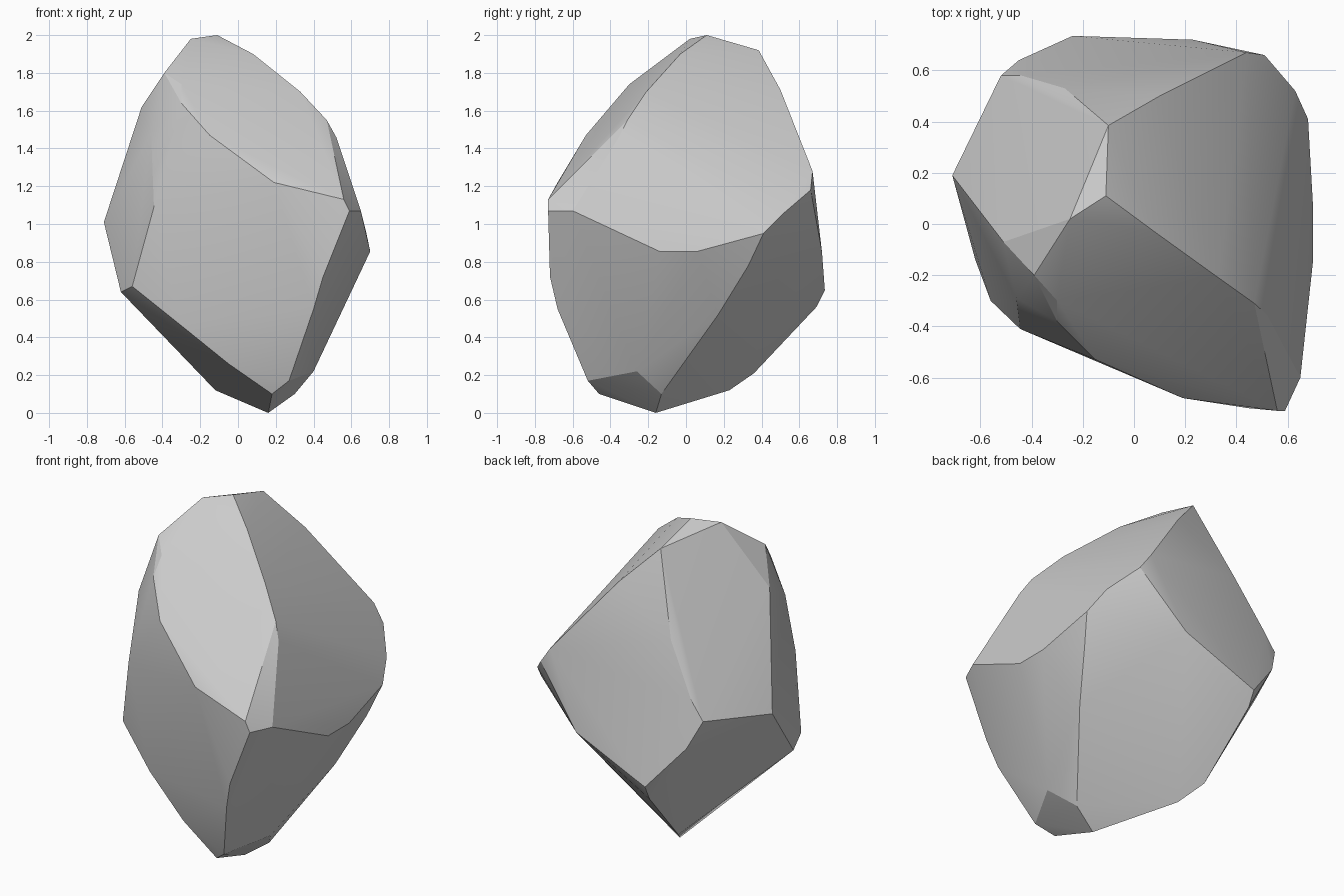
import bpy
import bmesh
import math

default_cube = bpy.data.objects.get("Cube")
if default_cube:
    bpy.data.objects.remove(default_cube, do_unlink=True)


def make_material(name, colour):
    """One flat colour, shown in the viewport and in a render."""
    material = bpy.data.materials.new(name)
    material.use_nodes = True
    material.diffuse_color = colour
    shader = next(n for n in material.node_tree.nodes if n.type == 'BSDF_PRINCIPLED')
    shader.inputs["Base Color"].default_value = colour
    shader.inputs["Roughness"].default_value = 0.9
    return material


def make_boulder(name, corner_groups, material):
    """Chiselled stone: the tight skin around all of its corner points."""
    bm = bmesh.new()
    for corners in corner_groups.values():
        for corner in corners:
            bm.verts.new(corner)
    hull = bmesh.ops.convex_hull(bm, input=list(bm.verts))
    # Remove any points that ended up inside the skin
    inside = [v for v in hull["geom_interior"] if isinstance(v, bmesh.types.BMVert)]
    bmesh.ops.delete(bm, geom=inside, context='VERTS')
    # Merge triangles that lie in nearly the same plane
    bmesh.ops.dissolve_limit(bm, angle_limit=math.radians(1),
                             verts=list(bm.verts), edges=list(bm.edges))
    bmesh.ops.recalc_face_normals(bm, faces=list(bm.faces))

    mesh = bpy.data.meshes.new(name)
    bm.to_mesh(mesh)
    bm.free()
    mesh.materials.append(material)
    boulder = bpy.data.objects.new(name, mesh)
    bpy.context.collection.objects.link(boulder)
    return boulder


# Corner points of the stone, listed along the ridges between its broad faces
ridges = {
    "crown": [(-.11, .11, 2), (-.1, .385, 1.92), (-.25, .02, 1.98), (-.39, -.2, 1.8)],
    "front_shoulder": [(.08, -.03, 1.9), (.33, -.21, 1.7), (.47, -.31, 1.55),
                       (.52, -.355, 1.46), (.56, -.73, 1.13), (.59, -.73, 1.07)],
    "side_belt": [(.65, -.6, 1.07), (.7, -.14, .855), (.7, .06, .855),
                  (.68, .41, .95), (.63, .52, 1.06), (.51, .66, 1.18)],
    "back_shoulder": [(.44, .67, 1.28), (.1, .5, 1.71), (-.27, .53, 1.47),
                      (-.44, .58, 1.17), (-.52, .58, 1.06)],
    "back_belt": [(-.45, .64, .9), (-.24, .735, .65), (.23, .72, .85),
                  (-.24, .69, .56)],
    "foot": [(-.2, .36, .21), (-.12, .23, .12), (.16, -.16, 0), (.3, -.13, .1),
             (.4, -.26, .22), (.27, -.52, .17), (.18, -.46, .1)],
    "under_side": [(.53, .17, .52), (.63, .33, .78)],
    "front_lower_edge": [(-.05, -.45, .26), (-.31, -.4, .47), (-.56, -.3, .67),
                         (.45, -.72, .72), (.4, -.68, .55)],
    "far_side": [(-.62, -.14, .64), (-.71, .19, 1.01), (-.51, -.07, 1.62),
                 (-.46, -.29, 1.48), (-.445, -.41, 1.09)],
    "front_upper_edge": [(-.3, -.3, 1.74), (-.3, -.38, 1.64),
                         (-.15, -.53, 1.47), (.19, -.68, 1.22)],
}

stone_grey = make_material("stone grey", (.6, .6, .6, 1))
boulder = make_boulder("boulder", ridges, stone_grey)

# Soft shading across the broad faces, crisp along the ridges
bpy.ops.object.select_all(action='DESELECT')
boulder.select_set(True)
bpy.context.view_layer.objects.active = boulder
bpy.ops.object.shade_smooth_by_angle(angle=math.radians(20))
